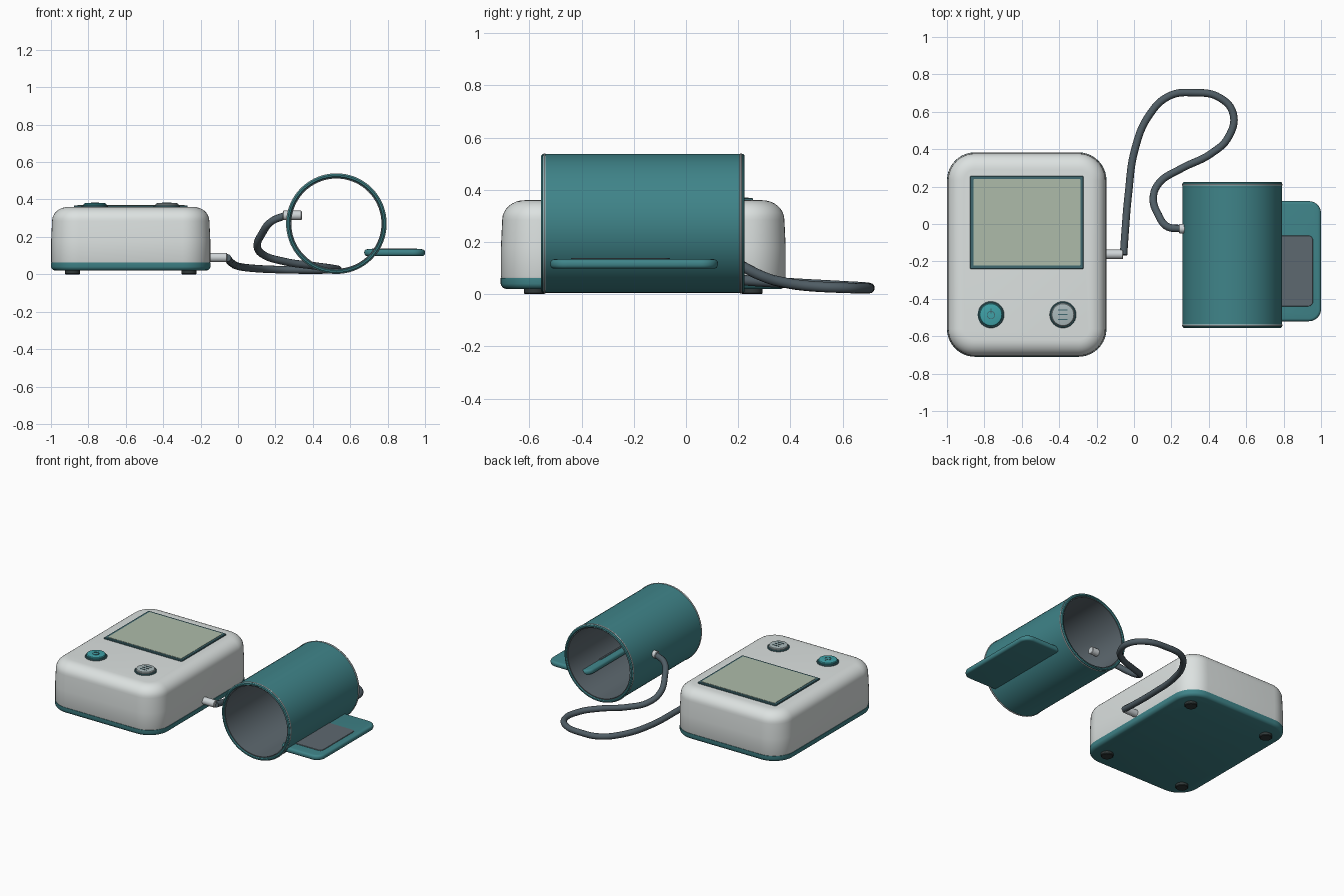
import bpy, bmesh, math
from mathutils import Vector, Matrix

if "Cube" in bpy.data.objects:
    bpy.data.objects.remove(bpy.data.objects["Cube"])


def mat(name, r, g, b):
    m = bpy.data.materials.new(name)
    m.diffuse_color = (r, g, b, 1)
    m.use_nodes = True
    m.node_tree.nodes["Principled BSDF"].inputs["Base Color"].default_value = m.diffuse_color
    return m


SHELL = mat("shell_white", 0.72, 0.76, 0.75)
TEAL = mat("teal", 0.05, 0.23, 0.25)
BRIGHT = mat("button_teal", 0.05, 0.36, 0.39)
FRAME = mat("frame_dark_teal", 0.05, 0.14, 0.16)
LCD = mat("lcd_green", 0.42, 0.50, 0.40)
LINING = mat("lining_grey", 0.11, 0.14, 0.16)
HOSE = mat("hose_grey", 0.08, 0.11, 0.13)
PALE = mat("pale_plastic", 0.62, 0.66, 0.68)
BUTTON = mat("button_grey", 0.40, 0.48, 0.49)
RUBBER = mat("rubber", 0.03, 0.04, 0.04)


def finish(bm, name, material, angle=35):
    bmesh.ops.recalc_face_normals(bm, faces=bm.faces)
    me = bpy.data.meshes.new(name)
    bm.to_mesh(me)
    bm.free()
    ob = bpy.data.objects.new(name, me)
    bpy.context.collection.objects.link(ob)
    me.materials.append(material)
    bpy.ops.object.select_all(action='DESELECT')
    ob.select_set(True)
    bpy.context.view_layer.objects.active = ob
    bpy.ops.object.shade_smooth_by_angle(angle=math.radians(angle))
    return ob


def skin(bm, loops, closed=False):
    """Join rings of vertices with quads; cap the ends unless closed."""
    rings = [[bm.verts.new(p) for p in loop] for loop in loops]
    n = len(rings[0])
    pairs = list(zip(rings, rings[1:])) + ([(rings[-1], rings[0])] if closed else [])
    for a, b in pairs:
        for i in range(n):
            j = (i + 1) % n
            bm.faces.new((a[i], a[j], b[j], b[i]))
    if not closed:
        bm.faces.new(rings[0])
        bm.faces.new(rings[-1])


def rounded_slab(name, x, y, r, levels, material, seg=10):
    """Rounded rectangle lofted through (z, inset) levels."""
    loops = []
    for z, d in levels:
        rr = max(r - d, 0.002)
        loop = []
        for k, (cx, cy) in enumerate(((x[1] - d - rr, y[1] - d - rr), (x[0] + d + rr, y[1] - d - rr),
                                      (x[0] + d + rr, y[0] + d + rr), (x[1] - d - rr, y[0] + d + rr))):
            for i in range(seg + 1):
                a = math.pi / 2 * (k + i / seg)
                loop.append((cx + rr * math.cos(a), cy + rr * math.sin(a), z))
        loops.append(loop)
    bm = bmesh.new()
    skin(bm, loops)
    return finish(bm, name, material)


def edge_round(z0, z1, e, n=4):
    """Levels of a slab with softened top and bottom edges."""
    lo = [(z0 + e * (1 - math.sin(t)), e * (1 - math.cos(t)))
          for t in [math.pi / 2 * (1 - i / n) for i in range(n + 1)]]
    hi = [(z0 + z1 - z, d) for z, d in reversed(lo)]
    return lo + hi


def lathe(name, profile, centre, axis, material, seg=40, closed=False):
    """Turn an (r, height) profile around an axis through centre."""
    q = Vector((0, 0, 1)).rotation_difference(Vector(axis)).to_matrix()
    c = Vector(centre)
    loops = [[c + q @ Vector((r * math.cos(2 * math.pi * i / seg), r * math.sin(2 * math.pi * i / seg), h))
              for i in range(seg)] for r, h in profile]
    bm = bmesh.new()
    skin(bm, loops, closed)
    return finish(bm, name, material)


def box(name, c, s, material):
    bm = bmesh.new()
    bmesh.ops.create_cube(bm, size=1, matrix=Matrix.Translation(c) @ Matrix.Diagonal((*s, 1)))
    return finish(bm, name, material)


# Monitor: base tray, domed shell, feet
X, Y = (-1.0, -0.147), (-0.71, 0.383)
rounded_slab("base_tray", X, Y, 0.15, [(0.02, 0.02), (0.024, 0.01), (0.032, 0.003), (0.04, 0), (0.062, 0)], TEAL)
dome = [(0.285 + 0.075 * math.sin(t), 0.006 + 0.085 * (1 - math.cos(t)))
        for t in [math.pi / 2 * i / 8 for i in range(9)]]
rounded_slab("monitor_shell", X, Y, 0.15, [(0.06, 0.004), (0.068, 0.001), (0.18, 0.001)] + dome, SHELL)
for i, fx in enumerate((-0.885, -0.262)):
    for j, fy in enumerate((-0.58, 0.253)):
        lathe(f"foot_{i}{j}", [(0.036, 0), (0.04, 0.004), (0.04, 0.025)], (fx, fy, 0), (0, 0, 1), RUBBER, 24)

# Screen
rounded_slab("screen_frame", (-0.877, -0.27), (-0.24, 0.257), 0.006, [(0.35, 0), (0.366, 0), (0.369, 0.003)], FRAME, 3)
rounded_slab("screen_panel", (-0.858, -0.287), (-0.223, 0.24), 0.004, [(0.36, 0), (0.371, 0)], LCD, 3)

# Buttons with raised marks
for name, bx, m in (("power_button", -0.765, BRIGHT), ("menu_button", -0.38, BUTTON)):
    lathe(name + "_collar", [(0.071, 0.35), (0.071, 0.364), (0.067, 0.367)], (bx, -0.485, 0), (0, 0, 1), FRAME)
    lathe(name, [(0.062, 0.36), (0.062, 0.374), (0.058, 0.379), (0.05, 0.381)], (bx, -0.485, 0), (0, 0, 1), m)
lathe("power_mark_ring", [(0.018, 0.380), (0.022, 0.380), (0.022, 0.383), (0.018, 0.383)],
      (-0.765, -0.487, 0), (0, 0, 1), FRAME, 24, True)
box("power_mark_bar", (-0.765, -0.465, 0.3815), (0.005, 0.026, 0.003), FRAME)
for i in (-1, 0, 1):
    box(f"menu_mark_{i + 1}", (-0.38, -0.485 + i * 0.025, 0.3815), (0.05, 0.005, 0.003), FRAME)

# Cuff: outer sleeve, lining, end trims
C = (0.526, 0, 0.271)
lathe("cuff_sleeve", [(0.247, -0.549), (0.252, -0.555), (0.260, -0.555), (0.266, -0.549),
                      (0.266, 0.219), (0.260, 0.225), (0.252, 0.225), (0.247, 0.219)], C, (0, 1, 0), TEAL, 72, True)
lathe("cuff_lining", [(0.241, -0.548), (0.249, -0.548), (0.249, 0.218), (0.241, 0.218)],
      C, (0, 1, 0), LINING, 72, True)
for name, ty in (("front_trim", -0.542), ("back_trim", 0.210)):
    ring = [(0.265 + 0.004 * math.cos(a), ty + 0.005 * math.sin(a))
            for a in [math.pi / 4 * i for i in range(8)]]
    lathe(name, ring, C, (0, 1, 0), PALE, 72, True)

# Closing flap and fastener pad
rounded_slab("cuff_flap", (0.675, 1.0), (-0.52, 0.122), 0.065, edge_round(0.098, 0.134, 0.015), TEAL)
rounded_slab("fastener_pad", (0.715, 0.957), (-0.44, -0.062), 0.025, [(0.125, 0), (0.136, 0), (0.138, 0.002)], LINING, 5)

# Hose connectors
plug = [(0.022, 0), (0.025, 0.003), (0.025, 0.097), (0.022, 0.1)]
lathe("monitor_port", plug, (-0.158, -0.162, 0.09), (1, 0, 0), PALE, 24)
lathe("cuff_port", plug, (0.241, -0.025, 0.315), (1, 0, 0), PALE, 24)

# Air hose
path = [(-0.056, -0.165, 0.088), (-0.048, -0.05, 0.075), (-0.03, 0.16, 0.058), (0.005, 0.4, 0.042),
        (0.08, 0.58, 0.032), (0.19, 0.685, 0.026), (0.32, 0.702, 0.023), (0.455, 0.677, 0.023),
        (0.53, 0.59, 0.025), (0.505, 0.465, 0.032), (0.41, 0.375, 0.045), (0.25, 0.295, 0.068),
        (0.135, 0.22, 0.105), (0.103, 0.14, 0.15), (0.13, 0.05, 0.22), (0.18, -0.015, 0.283),
        (0.255, -0.025, 0.315)]
cu = bpy.data.curves.new("air_hose", 'CURVE')
cu.dimensions = '3D'
cu.bevel_depth = 0.02
cu.bevel_resolution = 4
cu.resolution_u = 8
cu.use_fill_caps = True
sp = cu.splines.new('BEZIER')
sp.bezier_points.add(len(path) - 1)
for bp, p in zip(sp.bezier_points, path):
    bp.co = p
    bp.handle_left_type = bp.handle_right_type = 'AUTO'
cu.materials.append(HOSE)
bpy.context.collection.objects.link(bpy.data.objects.new("air_hose", cu))
